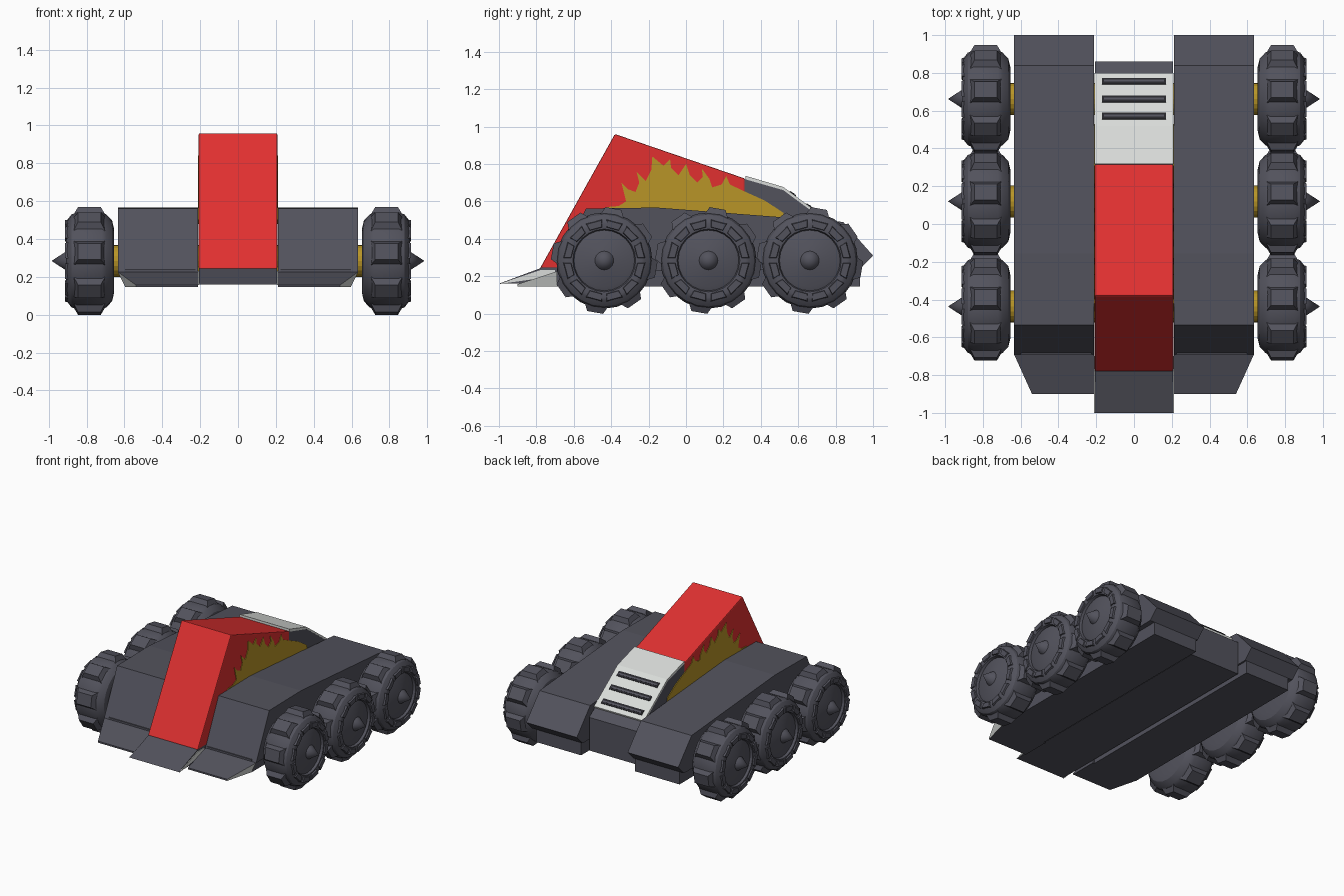
import bpy, bmesh, math
from mathutils import Vector, Matrix

if "Cube" in bpy.data.objects:
    bpy.data.objects.remove(bpy.data.objects["Cube"])


def material(name, rgb):
    m = bpy.data.materials.new(name)
    m.diffuse_color = (*rgb, 1)
    m.use_nodes = True
    m.node_tree.nodes["Principled BSDF"].inputs["Base Color"].default_value = m.diffuse_color
    return m


GREY = material("dark grey", (0.085, 0.085, 0.108))
RED = material("red", (0.75, 0.03, 0.03))
GOLD = material("gold", (0.48, 0.30, 0.02))
WHITE = material("off white", (0.70, 0.72, 0.70))
BLACK = material("near black", (0.02, 0.02, 0.025))


def finish(name, bm, mats, mirror=False):
    bmesh.ops.recalc_face_normals(bm, faces=bm.faces)
    me = bpy.data.meshes.new(name)
    bm.to_mesh(me)
    bm.free()
    ob = bpy.data.objects.new(name, me)
    bpy.context.collection.objects.link(ob)
    for m in mats:
        me.materials.append(m)
    if mirror:
        ob.modifiers.new("mirror", 'MIRROR')
    return ob


def prism_bm(pts, x0, x1):
    """Extrude a (y, z) profile along x."""
    bm = bmesh.new()
    face = bm.faces.new([bm.verts.new((x0, y, z)) for y, z in pts])
    r = bmesh.ops.extrude_face_region(bm, geom=[face])
    for v in r["geom"]:
        if isinstance(v, bmesh.types.BMVert):
            v.co.x = x1
    return bm


def prism(name, pts, x0, x1, mat, mirror=False):
    return finish(name, prism_bm(pts, x0, x1), [mat], mirror)


# centre hull with front ramp lip
W = 0.208
prism("centre_hull", [(-1.0, .16), (-.78, .242), (-.6, .40), (.31, .60), (.31, .72),
                      (.52, .662), (.86, .41), (.86, .16)], -W + .002, W - .002, GREY)
prism("ramp_edge", [(-1.0, .158), (-.78, .232), (-.7, .232), (-.7, .20)], W - .003, W + .003, WHITE, True)

# red wedge cabin
cab = prism("cabin_wedge", [(-.78, .243), (-.38, .96), (.315, .722), (.315, .40), (-.6, .243)], -W, W, RED)
b = cab.modifiers.new("bevel", 'BEVEL')
b.width = .007
b.segments = 2

# flame panels on the cabin sides
prism("flame_panel", [(-.50, .50), (-.42, .57), (-.36, .575), (-.32, .60), (-.345, .70), (-.31, .665),
                      (-.27, .65), (-.25, .70), (-.265, .76), (-.215, .71), (-.185, .77), (-.18, .84),
                      (-.15, .815), (-.12, .79), (-.085, .825), (-.08, .78), (-.04, .74), (.0, .80),
                      (.02, .74), (.06, .70), (.09, .73), (.085, .775), (.125, .72), (.14, .675),
                      (.19, .69), (.215, .735), (.235, .69), (.32, .65), (.42, .605), (.52, .54),
                      (.53, .48)], W - .001, W + .004, GOLD, True)

# white rear hood with three vents
prism("rear_hood", [(.317, .718), (.317, .737), (.52, .677), (.80, .470), (.795, .457), (.52, .660)],
      -W, W, WHITE)
for i, y in enumerate((.57, .66, .755)):
    z = .677 - (y - .52) * .739
    dy, dz = .016, .0118
    prism(f"hood_vent_{i + 1}", [(y - dy, z + dz), (y - dy + .003, z + dz + .004),
                                 (y + dy + .003, z - dz + .004), (y + dy, z - dz)], -.17, .17, BLACK)
    prism(f"vent_slat_{i + 1}", [(y - .006, z + .0045), (y, z + .0085), (y + .01, z + .001),
                                 (y + .006, z - .0045)], -.16, .16, GREY)

# side pods, lower boxes and tapered front lips
prism("side_pod", [(-.69, .225), (-.535, .562), (-.155, .567), (.84, .49), (1.0, .31), (.93, .24)],
      .212, .635, GREY, True)
prism("pod_underbox", [(-.69, .145), (-.69, .24), (.93, .26), (.93, .145)], .225, .597, GREY, True)
bm = prism_bm([(-.69, .226), (-.90, .157), (-.90, .145), (-.69, .145)], .212, .635)
for v in bm.verts:
    if v.co.x > .5:
        v.co.x = .54 if v.co.y < -.8 else (.635 if v.co.z > .2 else .595)
bmesh.ops.recalc_face_normals(bm, faces=bm.faces)
for f in bm.faces:
    f.material_index = int(f.normal.x > .4)      # bare outer edge
finish("pod_front_lip", bm, [GREY, WHITE], True)

# wheels: lathed tyre and hub, tread lugs, rim blocks
PROFILE = [(.655, 0), (.655, .17), (.665, .213), (.695, .245), (.72, .257), (.85, .257), (.88, .245),
           (.903, .215), (.908, .198), (.903, .168), (.885, .162), (.893, .14), (.908, .05), (.985, 0)]


def add_block(bm, ang, sections):
    """Frustum between two (x0, x1, half_width, radius) sections, turned around the axle."""
    rot = Matrix.Rotation(ang, 3, 'X')
    rings = []
    for quad in sections:
        rings.append([bm.verts.new(rot @ Vector(c)) for c in quad])
    a, c = rings
    bm.faces.new(a)
    bm.faces.new(c[::-1])
    for i in range(4):
        j = (i + 1) % 4
        bm.faces.new((a[i], a[j], c[j], c[i]))


def wheel(name, y):
    bm = bmesh.new()
    vs = [bm.verts.new((x, r, 0)) for x, r in PROFILE]
    es = [bm.edges.new(p) for p in zip(vs, vs[1:])]
    bmesh.ops.spin(bm, geom=vs + es, cent=(0, 0, 0), axis=(1, 0, 0),
                   angle=math.tau, steps=24, use_duplicate=False)
    bmesh.ops.remove_doubles(bm, verts=bm.verts, dist=.0005)
    for k in range(8):                            # tread lugs
        secs = []
        for x0, x1, h, r in ((.70, .87, .066, .235), (.725, .845, .043, .282)):
            secs.append([(x0, -h, 0), (x1, -h, 0), (x1, h, 0), (x0, h, 0)])
            secs[-1] = [(x, r, t) for x, t, _ in secs[-1]]
        add_block(bm, math.radians(-10 + 45 * k), secs)
    for k in range(12):                           # rim blocks
        secs = []
        for x, m in ((.895, 0), (.914, .005)):
            secs.append([(x, .172 + m, -.036 + m), (x, .216 - m, -.046 + m),
                         (x, .216 - m, .046 - m), (x, .172 + m, .036 - m)])
        add_block(bm, math.radians(30 * k + 15), secs)
    ob = finish(name, bm, [GREY], True)
    ob.location = (0, y, .284)
    bpy.context.view_layer.objects.active = ob
    ob.select_set(True)
    bpy.ops.object.shade_smooth_by_angle(angle=math.radians(28))
    ob.select_set(False)


for label, y in (("front", -.437), ("middle", .12), ("rear", .662)):
    wheel(f"{label}_wheels", y)
    # gold axle
    bm = bmesh.new()
    bmesh.ops.create_cone(bm, cap_ends=True, segments=20, radius1=.085, radius2=.085, depth=1.36,
                          matrix=Matrix.Translation((0, y, .284)) @ Matrix.Rotation(math.pi / 2, 4, 'Y'))
    finish(f"{label}_axle", bm, [GOLD])
